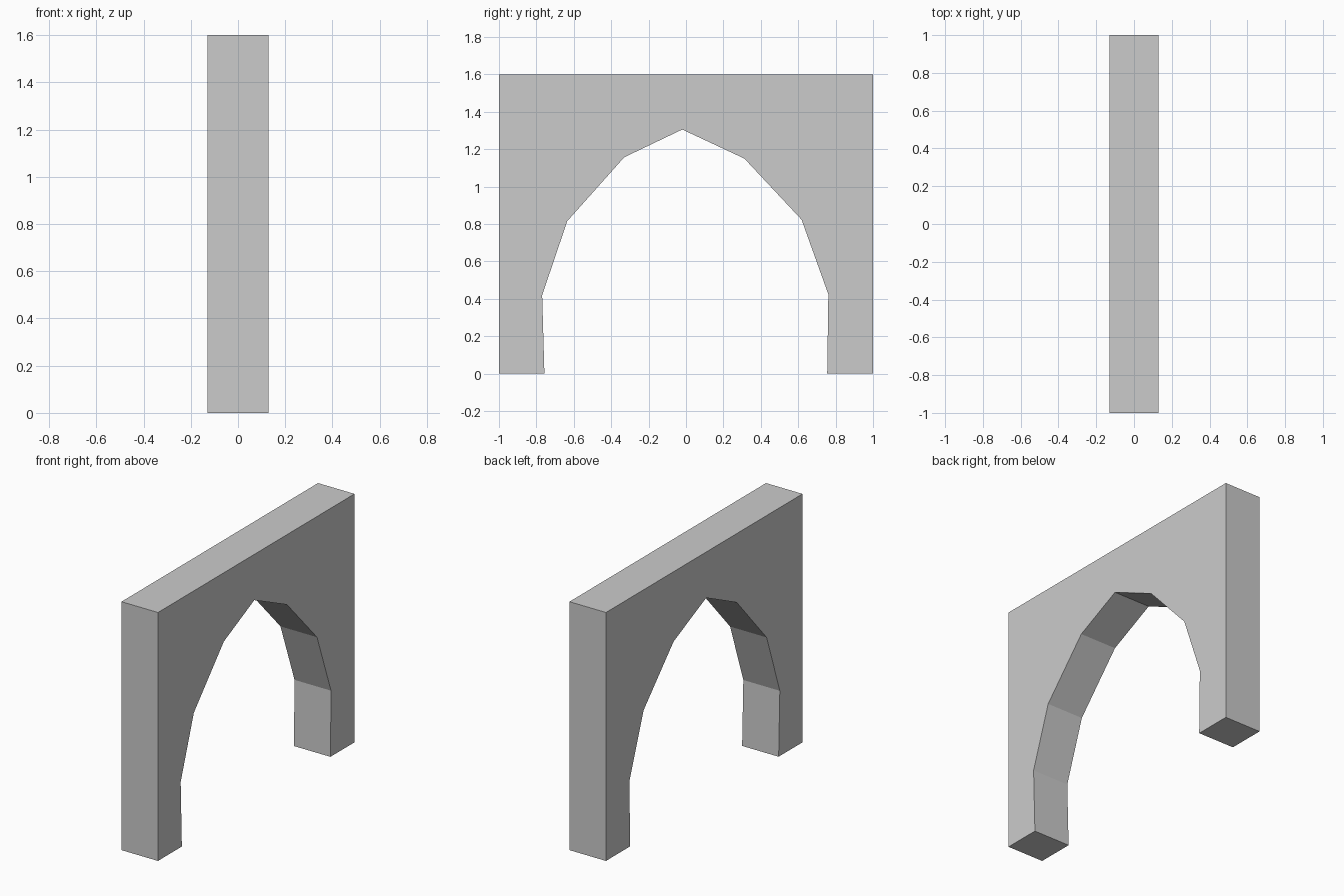
import bpy
import bmesh

if "Cube" in bpy.data.objects:
    bpy.data.objects.remove(bpy.data.objects["Cube"])

HALF_THICKNESS = 0.13

# Wall outline in (y, z): outer rectangle, then the faceted pointed opening
outer = [(1.0, 0.0), (1.0, 1.6), (-1.0, 1.6), (-1.0, 0.0)]
opening = [(-0.757, 0.0), (-0.769, 0.42), (-0.635, 0.815), (-0.33, 1.157),
           (-0.02, 1.305), (0.312, 1.15), (0.618, 0.823), (0.761, 0.424),
           (0.755, 0.0)]

# Extrude the outline through the wall thickness
bm = bmesh.new()
profile = [bm.verts.new((-HALF_THICKNESS, y, z)) for y, z in outer + opening]
face = bm.faces.new(profile)
result = bmesh.ops.extrude_face_region(bm, geom=[face], use_keep_orig=True)
moved = [g for g in result["geom"] if isinstance(g, bmesh.types.BMVert)]
bmesh.ops.translate(bm, verts=moved, vec=(2 * HALF_THICKNESS, 0, 0))
bmesh.ops.recalc_face_normals(bm, faces=bm.faces)

# Arched wall object
mesh = bpy.data.meshes.new("arched_wall")
bm.to_mesh(mesh)
bm.free()
wall = bpy.data.objects.new("arched_wall", mesh)
bpy.context.collection.objects.link(wall)
